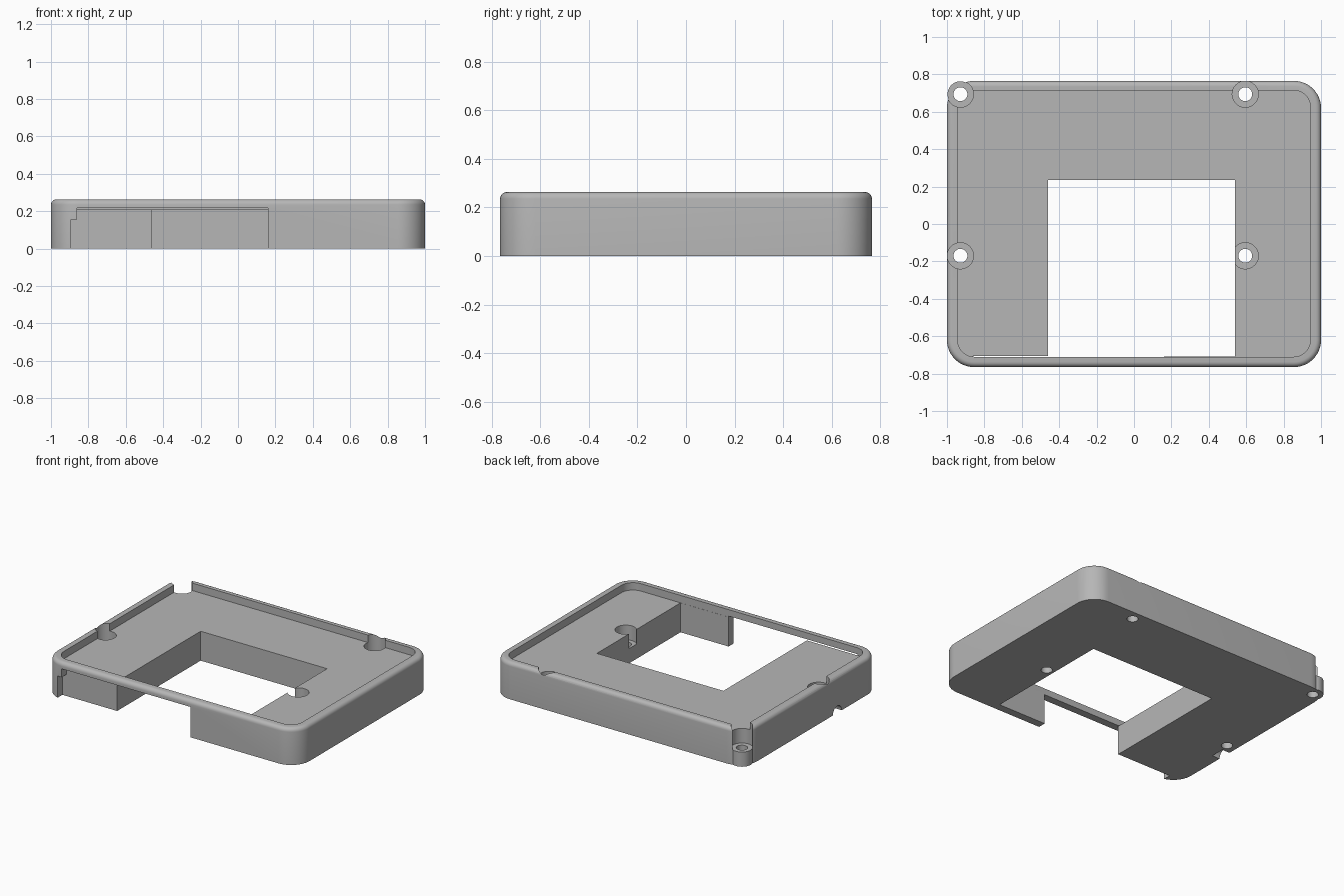
import bpy, bmesh, math
from mathutils import Matrix

cube = bpy.data.objects.get("Cube")
if cube:
    bpy.data.objects.remove(cube, do_unlink=True)

# One plain grey plastic
grey = bpy.data.materials.new("grey_plastic")
grey.use_nodes = True
colour = (0.47, 0.47, 0.47, 1)
grey.diffuse_color = colour
grey.node_tree.nodes["Principled BSDF"].inputs["Base Color"].default_value = colour


def add_object(name, bm):
    bmesh.ops.recalc_face_normals(bm, faces=bm.faces)
    mesh = bpy.data.meshes.new(name)
    bm.to_mesh(mesh)
    bm.free()
    mesh.materials.append(grey)
    obj = bpy.data.objects.new(name, mesh)
    bpy.context.collection.objects.link(obj)
    return obj


def rounded_slab(name, x, y0, y1, z0, z1, radius, fillet=0):
    """Upright slab with round corners and an optional rounded top edge."""
    bm = bmesh.new()
    verts = []
    corners = [(x, y1), (-x, y1), (-x, y0), (x, y0)]
    steps = 12
    for i, (cx, cy) in enumerate(corners):
        px = cx - math.copysign(radius, cx)
        py = cy - math.copysign(radius, cy)
        for s in range(steps + 1):
            a = math.pi / 2 * (i + s / steps)
            verts.append(bm.verts.new((px + radius * math.cos(a), py + radius * math.sin(a), z0)))
    base = bm.faces.new(verts)
    top = bmesh.ops.extrude_face_region(bm, geom=[base])["geom"]
    for v in (g for g in top if isinstance(g, bmesh.types.BMVert)):
        v.co.z = z1
    bmesh.ops.recalc_face_normals(bm, faces=bm.faces)
    if fillet:
        rim = [e for e in bm.edges if all(abs(v.co.z - z1) < 1e-5 for v in e.verts)]
        bmesh.ops.bevel(bm, geom=rim, offset=fillet, segments=5, profile=0.5, affect='EDGES')
    return add_object(name, bm)


def box(name, x0, x1, y0, y1, z0, z1):
    bm = bmesh.new()
    bmesh.ops.create_cube(bm, size=1)
    for v in bm.verts:
        v.co = (x1 if v.co.x > 0 else x0, y1 if v.co.y > 0 else y0, z1 if v.co.z > 0 else z0)
    return add_object(name, bm)


def cylinder(name, centre, radius, depth, axis='Z'):
    bm = bmesh.new()
    turn = Matrix.Rotation(math.pi / 2, 4, 'Y') if axis == 'X' else Matrix()
    bmesh.ops.create_cone(bm, cap_ends=True, segments=40, radius1=radius, radius2=radius,
                          depth=depth, matrix=Matrix.Translation(centre) @ turn)
    return add_object(name, bm)


def combine(target, other, operation='DIFFERENCE'):
    """Apply a boolean and discard the helper."""
    mod = target.modifiers.new("shape", 'BOOLEAN')
    mod.operation, mod.solver, mod.object = operation, 'EXACT', other
    bpy.ops.object.select_all(action='DESELECT')
    bpy.context.view_layer.objects.active = target
    target.select_set(True)
    bpy.ops.object.modifier_apply(modifier=mod.name)
    bpy.data.objects.remove(other, do_unlink=True)


# Case body with raised rim around a shallow recess
FLOOR, TOP = 0.21, 0.263
case = rounded_slab("case", 1, -0.765, 0.765, 0, TOP, 0.145, 0.028)
combine(case, rounded_slab("recess", 0.943, -0.71, 0.715, FLOOR, 0.5, 0.09))

# Window through the floor
combine(case, box("window", -0.46, 0.54, -0.709, 0.235, -0.1, 0.24))

# Front wall opening, stepped at one end
combine(case, box("front_opening", -0.86, 0.16, -0.9, -0.707, -0.1, 0.217))
combine(case, box("front_step", -0.893, -0.8, -0.9, -0.707, -0.1, 0.155))

# Small boss that fills out the back corner
SEAT = 0.105
combine(case, cylinder("corner_boss", (-0.928, 0.694, 0.075), 0.069, 0.15), 'UNION')

# Counterbored screw holes
for x in (-0.928, 0.595):
    for y in (-0.17, 0.694):
        combine(case, cylinder("counterbore", (x, y, SEAT + 0.2), 0.07, 0.4))
        combine(case, cylinder("screw_hole", (x, y, 0.1), 0.037, 0.5))

# Arched cable notch at the bottom of the side wall
combine(case, cylinder("cable_notch", (-1, -0.28, 0), 0.05, 0.12, 'X'))

bpy.ops.object.select_all(action='DESELECT')
bpy.context.view_layer.objects.active = case
case.select_set(True)
bpy.ops.object.shade_smooth_by_angle(angle=math.radians(30))
